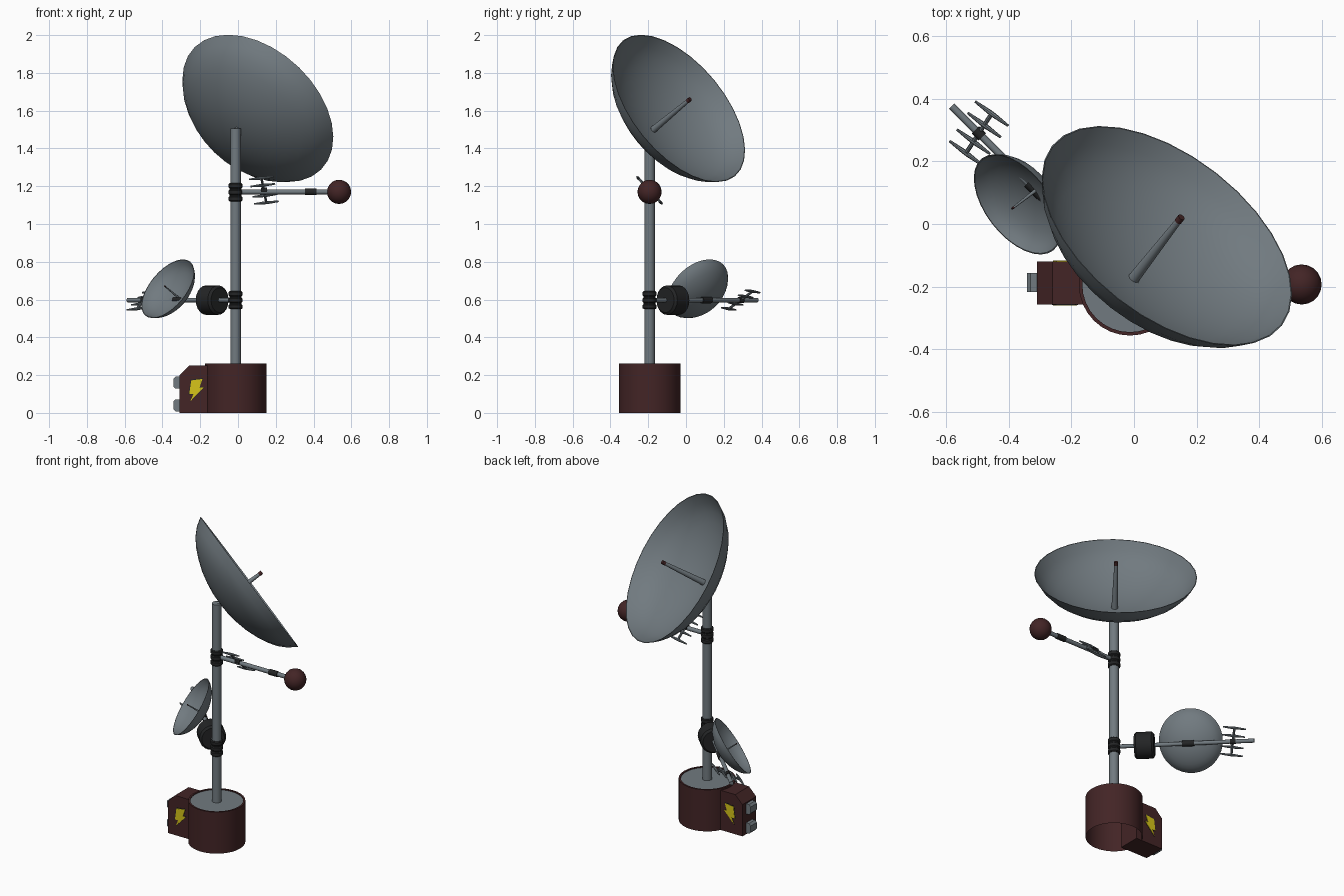
import bpy, bmesh, math
from mathutils import Vector as V

if "Cube" in bpy.data.objects:
    bpy.data.objects.remove(bpy.data.objects["Cube"])


def material(name, rgb):
    m = bpy.data.materials.new(name)
    m.diffuse_color = (*rgb, 1)
    m.use_nodes = True
    m.node_tree.nodes["Principled BSDF"].inputs["Base Color"].default_value = m.diffuse_color
    return m


GREY = material("steel grey", (0.165, 0.195, 0.215))
RED = material("dark maroon", (0.056, 0.018, 0.019))
DARK = material("near black", (0.017, 0.018, 0.019))
YELLOW = material("warning yellow", (0.68, 0.56, 0.01))


def finish(name, bm, mats, angle=35):
    bmesh.ops.recalc_face_normals(bm, faces=bm.faces)
    me = bpy.data.meshes.new(name)
    bm.to_mesh(me)
    bm.free()
    ob = bpy.data.objects.new(name, me)
    bpy.context.collection.objects.link(ob)
    for m in mats:
        me.materials.append(m)
    bpy.ops.object.select_all(action='DESELECT')
    ob.select_set(True)
    bpy.context.view_layer.objects.active = ob
    bpy.ops.object.shade_smooth_by_angle(angle=math.radians(angle))
    return ob


def lathe(name, profile, origin, axis, mats, segs=16, slots=None):
    """Spin (radius, distance) points about an axis; slots = material per profile step."""
    bm = bmesh.new()
    q = V(axis).to_track_quat('Z', 'Y')
    rings = []
    for r, t in profile:
        n = 1 if r == 0 else segs
        rings.append([bm.verts.new(V(origin) + q @ V((
            r * math.cos(math.tau * i / segs), r * math.sin(math.tau * i / segs), t)))
            for i in range(n)])
    for k, (a, b) in enumerate(zip(rings, rings[1:])):
        for i in range(segs):
            j = (i + 1) % segs
            vs = [a[i % len(a)], a[j % len(a)], b[j % len(b)], b[i % len(b)]]
            f = bm.faces.new(list(dict.fromkeys(vs)))
            f.material_index = slots[k] if slots else 0
    return finish(name, bm, mats)


def rod(name, a, b, r, mat, segs=12):
    d = V(b) - V(a)
    return lathe(name, [(0, 0), (r, 0), (r, d.length), (0, d.length)], a, d, [mat], segs)


def prism(name, outline, y0, y1, mat):
    """Extrude an x-z outline from y0 to y1."""
    bm = bmesh.new()
    f = bm.faces.new([bm.verts.new((x, y0, z)) for x, z in outline])
    ext = bmesh.ops.extrude_face_region(bm, geom=[f])
    vs = [g for g in ext["geom"] if isinstance(g, bmesh.types.BMVert)]
    bmesh.ops.translate(bm, verts=vs, vec=(0, y1 - y0, 0))
    return finish(name, bm, [mat], 20)


def dish(name, vertex, axis, R, depth, rod_len, rod_r):
    """Thin bowl plus a tapered feed rod with a maroon tip."""
    curve = [(0, 0), (.15, .012), (.3, .06), (.45, .14), (.6, .26),
             (.73, .40), (.84, .56), (.93, .76), (1, 1)]
    outer = [(r * R, t * depth) for r, t in curve]
    inner = [(r * (R - .004), t * (depth - .004) + .004) for r, t in reversed(curve)]
    lathe(name, outer + inner, vertex, axis, [GREY], 32)
    lathe(name + "_feed_rod",
          [(0, -.01), (rod_r, -.01), (rod_r * .55, rod_len * .93), (rod_r * .62, rod_len * .93),
           (rod_r * .62, rod_len), (0, rod_len)],
          vertex, axis, [GREY, RED], 12, [0, 0, 1, 1, 1])


def yagi(name, centre, arm, boom):
    """Small aerial: a slanted boom with four cross elements."""
    c, b, a = V(centre), V(boom), V(arm).normalized()
    rod(name + "_boom", c - b, c + b, .007, GREY, 8)
    u = b.normalized()
    e = (a - a.dot(u) * u).normalized()
    for i, s in enumerate((-1, -.42, .42, 1)):
        lathe(f"{name}_element_{i}",
              [(0, -.066), (.004, -.066), (.008, -.01), (.008, .01), (.004, .066), (0, .066)],
              c + b * s, e, [GREY], 8)
    lathe(name + "_sleeve", [(0, -.016), (.016, -.016), (.016, .016), (0, .016)], c, a, [DARK], 12)


PX, PY = -.013, -.193

# Base drum (open underneath) with a grey inset top, and the mast
lathe("base_drum", [(.163, 0), (.163, .262), (.152, .262), (.152, .257), (0, .257)],
      (PX, PY, 0), (0, 0, 1), [RED, GREY], 32, [0, 0, 0, 1])
rod("mast", (PX, PY, .25), (PX, PY, 1.505), .028, GREY, 16)

# Power box, its side lugs and the warning bolts on both faces
prism("power_box", [(-.31, 0), (-.12, 0), (-.12, .25), (-.26, .25), (-.31, .2)], -.257, -.12, RED)
for i, z in enumerate((.008, .128)):
    prism(f"box_lug_{i}", [(-.305, z), (-.33, z), (-.342, z + .012), (-.342, z + .052),
                           (-.33, z + .064), (-.305, z + .064)], -.217, -.157, GREY)
bolt = [(-.248, .172), (-.188, .18), (-.203, .135), (-.182, .135), (-.252, .062),
        (-.236, .1), (-.258, .1)]
cx, cz = -.22, .121
edge = [(cx + (x - cx) * 1.1, cz + (z - cz) * 1.08) for x, z in bolt]
for side, y, s in (("front", -.257, -1), ("back", -.12, 1)):
    prism(f"bolt_outline_{side}", edge, y - s * .001, y + s * .001, DARK)
    prism(f"bolt_{side}", bolt, y - s * .001, y + s * .003, YELLOW)

# Mast collars: three bulging rings each
for name, z in (("lower_collar", .597), ("upper_collar", 1.168)):
    prof = [(.026, -.048)]
    for k in (-1, 0, 1):
        m = k * .034
        prof += [(.031, m - .014), (.036, m - .009), (.036, m + .009), (.031, m + .014)]
    lathe(name, prof + [(.026, .048)], (PX, PY, z), (0, 0, 1), [DARK], 16)

# Large dish on the mast top
dish("large_dish", (-.003, -.176, 1.497), (.515, .66, .548), .466, .21, .30, .019)

# Upper arm with ball end, sleeve and aerial
rod("upper_arm", (PX, PY, 1.17), (.5, PY, 1.17), .013, GREY)
lathe("upper_arm_sleeve", [(0, -.03), (.017, -.03), (.017, .03), (0, .03)],
      (.385, PY, 1.17), (1, 0, 0), [DARK], 12)
lathe("ball_end", [(0 if k in (0, 10) else .064 * math.sin(math.pi * k / 10),
                    -.064 * math.cos(math.pi * k / 10)) for k in range(11)],
      (.535, PY, 1.17), (0, 0, 1), [RED], 20)
yagi("upper_aerial", (.137, PY, 1.178), (1, 0, 0), (-.013, -.06, .065))

# Lower arm at 45 degrees with motor, small dish and aerial
D = V((-1, 1, 0)).normalized()
P = V((PX, PY, .597))
rod("lower_arm", P, P + D * .805, .012, GREY)
lathe("motor", [(0, -.057), (.066, -.057), (.078, -.045), (.078, .045), (.066, .057), (0, .057)],
      P + D * .175, D, [DARK], 20)
lathe("lower_arm_sleeve", [(0, -.035), (.017, -.035), (.017, .035), (0, .035)],
      P + D * .425, D, [DARK], 12)
dish("small_dish", P + D * .425 + V((0, 0, .012)), (-.66, -.51, .55), .186, .088, .115, .006)
yagi("lower_aerial", P + D * .682, D, (.041, .063, .046))
